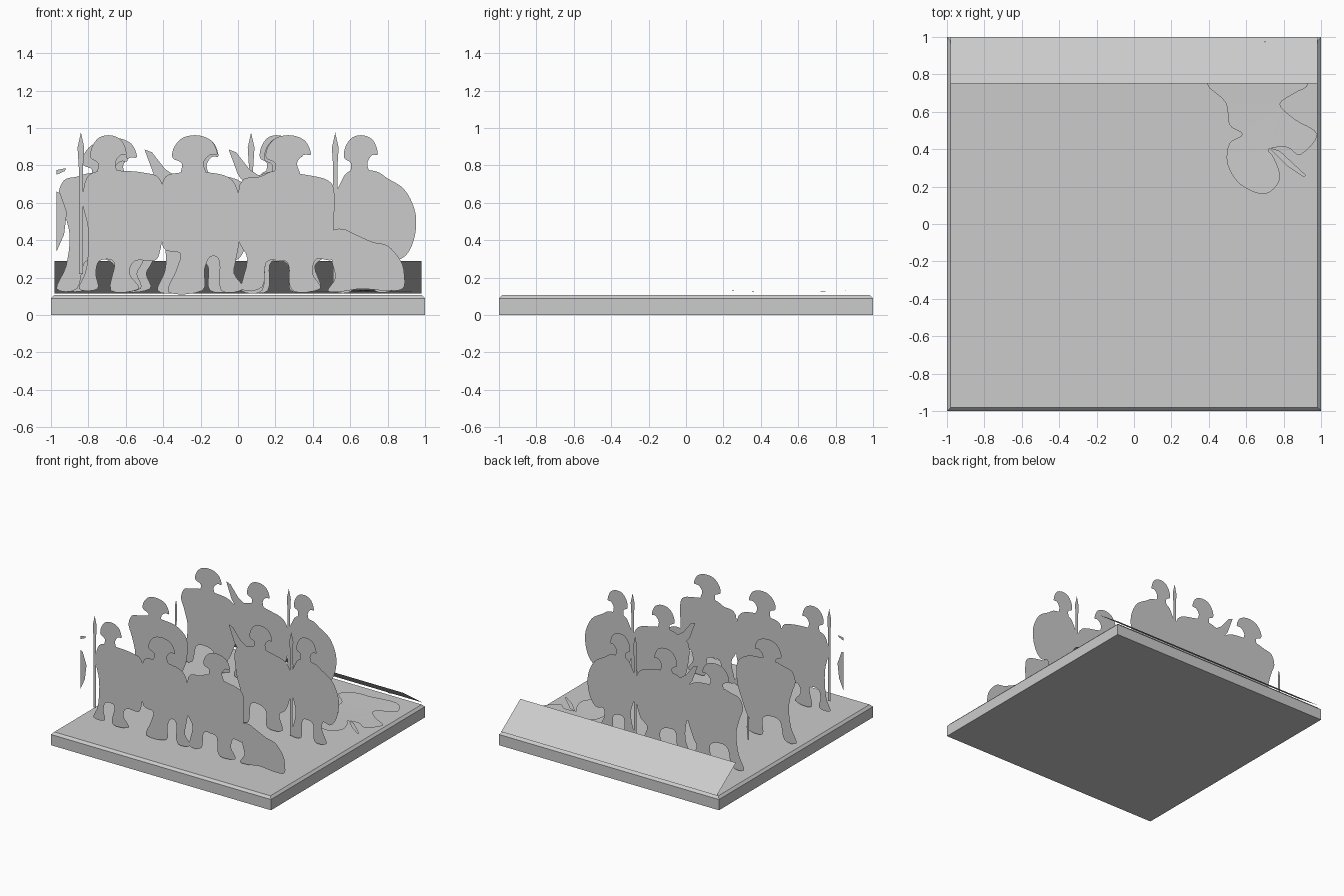
import bpy, bmesh
from mathutils import Vector

stone = bpy.data.materials.new("plain_grey")
stone.diffuse_color = (0.6, 0.6, 0.6, 1)


def smooth_loop(pts, steps=4):
    """Closed Catmull-Rom loop through a few outline points."""
    p = [Vector(q) for q in pts]
    n, out = len(p), []
    for i in range(n):
        a, b, c, d = p[i - 1], p[i], p[(i + 1) % n], p[(i + 2) % n]
        for k in range(steps):
            t = k / steps
            out.append(0.5 * (2 * b + (c - a) * t + (2 * a - 5 * b + 4 * c - d) * t * t
                              + (3 * b - a - 3 * c + d) * t ** 3))
    return out


def finish(name, bm):
    mesh = bpy.data.meshes.new(name)
    bm.to_mesh(mesh)
    bm.free()
    mesh.materials.append(stone)
    ob = bpy.data.objects.new(name, mesh)
    bpy.context.collection.objects.link(ob)
    return ob


def sheet(name, loops, place, facing):
    """Paper-thin cutout made of flat outlines."""
    bm = bmesh.new()
    for loop in loops:
        f = bm.faces.new([bm.verts.new(place(u, v)) for u, v in loop])
        f.normal_update()
        if f.normal.dot(Vector(facing)) < 0:
            f.normal_flip()
    bmesh.ops.triangulate(bm, faces=bm.faces[:])
    return finish(name, bm)


def cutout(name, y, loops, dx=0.0):
    return sheet(name, loops, lambda u, v: (u + dx, y, v), (0, -1, 0))


# Shared shapes: crested helmet, spear
def head(x, z=0.77, w=1.0):
    pts = [(-.06, -.04), (-.06, .04), (-.11, .07), (-.10, .13), (-.05, .18), (.03, .19),
           (.10, .16), (.13, .09), (.09, .085), (.055, .04), (.07, -.04)]
    return smooth_loop([(x + a * w, z + b) for a, b in pts])


def spear(x, top, bottom):
    return [(x - .011, bottom), (x + .011, bottom), (x + .011, top - .19), (x + .018, top - .08),
            (x, top), (x - .018, top - .08), (x - .011, top - .19)]


# Front rank
front_y, mid_y, back_y = -.66, -.05, .56
cutout("front_left_soldier", front_y, [
    head(-.70, w=.8), spear(-.84, .975, .22),
    smooth_loop([(-.81, .73), (-.74, .77), (-.60, .77), (-.50, .76), (-.42, .73), (-.39, .60),
                 (-.40, .45), (-.42, .33), (-.45, .29), (-.55, .29), (-.58, .22), (-.53, .14),
                 (-.68, .13), (-.66, .28), (-.74, .29), (-.76, .22), (-.75, .14), (-.85, .14),
                 (-.81, .25), (-.80, .45), (-.83, .60)])])
cutout("front_middle_soldier", front_y, [
    head(-.24),
    smooth_loop([(-.40, .72), (-.32, .76), (-.14, .76), (-.03, .72), (.01, .60), (.01, .42),
                 (-.01, .30), (-.02, .22), (.03, .14), (-.09, .13), (-.10, .29), (-.15, .31),
                 (-.18, .24), (-.19, .13), (-.37, .12), (-.33, .24), (-.31, .33), (-.40, .36),
                 (-.41, .55)])])
cutout("front_right_soldier", front_y, [
    head(.26),
    smooth_loop([(.01, .70), (.12, .74), (.20, .77), (.36, .75), (.48, .72), (.515, .65),
                 (.51, .45), (.51, .30), (.42, .30), (.40, .22), (.44, .14), (.29, .13),
                 (.27, .27), (.22, .29), (.15, .28), (.13, .15), (.02, .14), (.05, .30),
                 (.00, .42)])])
cutout("crouching_figure", front_y, [
    smooth_loop([(.50, .44), (.56, .46), (.63, .43), (.72, .39), (.80, .37), (.87, .29),
                 (.89, .21), (.88, .14), (.79, .13), (.66, .14), (.55, .125), (.48, .13),
                 (.52, .20), (.50, .30)])])
cutout("loose_shards", front_y, [
    [(-.97, .75), (-.925, .77), (-.92, .785), (-.97, .775)],
    [(-.97, .34), (-.93, .43), (-.915, .55), (-.95, .65), (-.97, .66)]])


# Ranks behind: shield bearer and raised-arm soldier repeat, shifted sideways
def shield_bearer(name, y, dx):
    cutout(name, y, [
        head(.65, w=.75), spear(.52, .975, .12),
        smooth_loop([(.55, .71), (.60, .77), (.73, .77), (.80, .73), (.89, .67), (.945, .56),
                     (.95, .45), (.92, .35), (.87, .30), (.81, .31), (.80, .24), (.84, .14),
                     (.73, .13), (.72, .26), (.67, .29), (.62, .27), (.61, .13), (.51, .13),
                     (.54, .22), (.56, .34), (.52, .48), (.51, .60)])], dx)


def raised_arm_soldier(name, y, dx):
    cutout(name, y, [
        head(.235, z=.76, w=.85),
        [(-.05, .885), (-.01, .87), (.06, .78), (.12, .74), (.06, .67), (.0, .75)],
        smooth_loop([(.01, .69), (.12, .75), (.22, .77), (.34, .75), (.47, .71), (.52, .60),
                     (.51, .44), (.47, .32), (.41, .26), (.44, .14), (.30, .13), (.29, .26),
                     (.22, .30), (.15, .28), (.13, .13), (.02, .13), (.06, .24), (.06, .36),
                     (.02, .50)])], dx)


for row, y, dx in (("middle", mid_y, 0), ("back", back_y, -.45)):
    shield_bearer(row + "_shield_bearer", y, dx)
    raised_arm_soldier(row + "_raised_arm_soldier", y, dx)


# Left-hand soldiers of the two rear ranks
def leaning_soldier(name, y, dx, head_z):
    cutout(name, y, [
        head(-.72, z=head_z),
        smooth_loop([(-.93, .72), (-.86, .74), (-.78, .76), (-.64, .76), (-.52, .74), (-.43, .66),
                     (-.43, .50), (-.47, .38), (-.51, .28), (-.54, .22), (-.52, .14), (-.66, .13),
                     (-.66, .26), (-.73, .30), (-.82, .28), (-.86, .14), (-.97, .14),
                     (-.92, .26), (-.90, .42), (-.93, .55), (-.96, .64)])], dx)


leaning_soldier("middle_left_soldier", mid_y, 0, .735)
leaning_soldier("back_left_soldier", back_y, .05, .755)
cutout("back_left_spear", back_y, [[(-.965, .40), (-.95, .40), (-.945, .56), (-.955, .61), (-.965, .56)]])

# Fallen soldier lying on the board, with a stray scrap above the ramp
sheet("fallen_soldier", [
    smooth_loop([(.39, .75), (.49, .65), (.51, .53), (.58, .48), (.51, .43), (.50, .32), (.57, .21),
                 (.70, .16), (.78, .24), (.75, .35), (.72, .40), (.82, .41), (.89, .37), (.98, .48),
                 (.86, .56), (.78, .64), (.86, .70), (.93, .75), (.84, .86), (.62, .84), (.48, .83)]),
    [(.72, .41), (.78, .39), (.92, .26), (.91, .25), (.82, .31)],
    [(.68, .965), (.70, .975), (.735, .965), (.70, .958)]],
    lambda u, v: (u, v, .125 + .05 * (v - .55) ** 2), (0, 0, 1))

# Sloping sheet along the back edge
sheet("back_ramp", [[(-.98, .75), (.98, .75), (.98, 1.0), (-.98, 1.0)]],
      lambda u, v: (u, v, .29 - (v - .75) / .25 * .175), (0, 0, 1))

# Board with a chamfered top rim
bm = bmesh.new()
rings = [[bm.verts.new((sx * r, sy * r, z)) for sx, sy in ((-1, -1), (1, -1), (1, 1), (-1, 1))]
         for r, z in ((1, 0), (1, .088), (.982, .107))]
for low, high in zip(rings, rings[1:]):
    for i in range(4):
        j = (i + 1) % 4
        bm.faces.new((low[i], low[j], high[j], high[i]))
bm.faces.new(rings[0][::-1])
bm.faces.new(rings[-1])
finish("base_board", bm)
